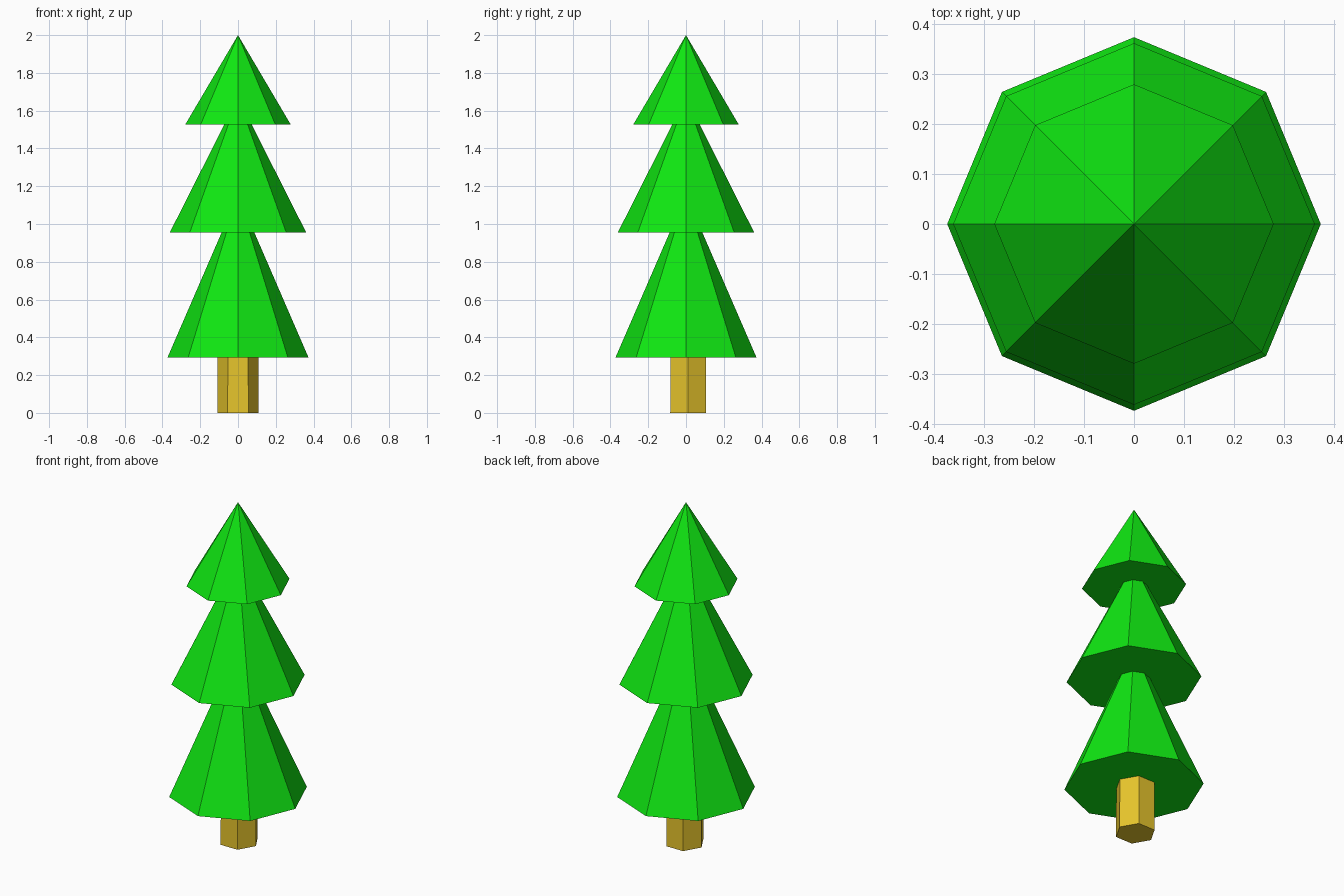
import bpy, bmesh, math
from mathutils import Matrix

if "Cube" in bpy.data.objects:
    bpy.data.objects.remove(bpy.data.objects["Cube"])


def material(name, color):
    mat = bpy.data.materials.new(name)
    mat.diffuse_color = (*color, 1)
    mat.use_nodes = True
    mat.node_tree.nodes["Principled BSDF"].inputs["Base Color"].default_value = mat.diffuse_color
    return mat


def frustum(name, sides, r_bottom, r_top, z0, z1, mat, y=0.0):
    """Flat-faced cone or prism standing between z0 and z1, first corner on +x."""
    bm = bmesh.new()
    place = Matrix.Translation((0, y, (z0 + z1) / 2)) @ Matrix.Rotation(math.pi / 2, 4, 'Z')
    bmesh.ops.create_cone(bm, cap_ends=True, cap_tris=False, segments=sides,
                          radius1=r_bottom, radius2=r_top, depth=z1 - z0, matrix=place)
    bmesh.ops.remove_doubles(bm, verts=bm.verts, dist=1e-4)
    bmesh.ops.recalc_face_normals(bm, faces=bm.faces)
    mesh = bpy.data.meshes.new(name)
    bm.to_mesh(mesh)
    bm.free()
    mesh.materials.append(mat)
    obj = bpy.data.objects.new(name, mesh)
    bpy.context.collection.objects.link(obj)
    return obj


green = material("foliage_green", (0.005, 0.8, 0.006))
brown = material("trunk_brown", (0.8, 0.56, 0.025))

# Hexagonal trunk, set slightly back
frustum("trunk", 6, 0.109, 0.108, 0, 0.31, brown, y=0.011)

# Three stacked eight-sided tiers: base radius, base height, tip height
tiers = {
    "lower_foliage": (0.373, 0.294, 1.155),
    "middle_foliage": (0.361, 0.955, 1.67),
    "upper_foliage": (0.279, 1.527, 2.0),
}
for name, (radius, base, tip) in tiers.items():
    frustum(name, 8, radius, 0, base, tip, green)
